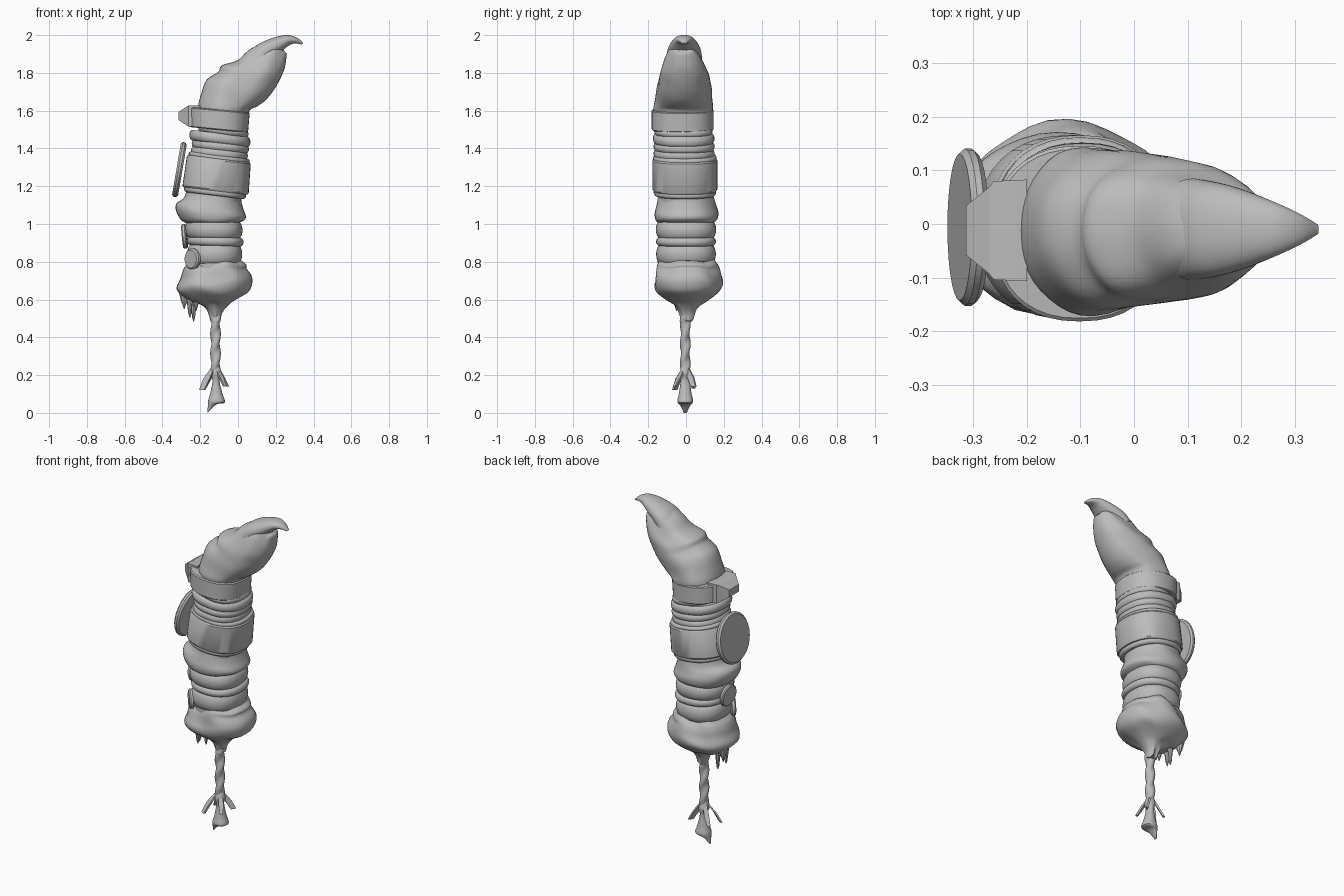
import bpy, bmesh, math
from mathutils import Vector

if "Cube" in bpy.data.objects:
    bpy.data.objects.remove(bpy.data.objects["Cube"])

grey = bpy.data.materials.new("plain grey")
grey.diffuse_color = (0.5, 0.5, 0.5, 1)
grey.use_nodes = True
grey.node_tree.nodes["Principled BSDF"].inputs["Base Color"].default_value = grey.diffuse_color
N = 40


def finish(name, bm):
    bmesh.ops.recalc_face_normals(bm, faces=bm.faces[:])
    me = bpy.data.meshes.new(name)
    bm.to_mesh(me)
    bm.free()
    me.materials.append(grey)
    ob = bpy.data.objects.new(name, me)
    bpy.context.collection.objects.link(ob)
    return ob


def skin(name, rings):
    """Closed skin through rings with equal point counts."""
    bm = bmesh.new()
    rows = [[bm.verts.new(p) for p in r] for r in rings]
    for a, b in zip(rows, rows[1:]):
        for i in range(len(a)):
            j = (i + 1) % len(a)
            bm.faces.new((a[i], a[j], b[j], b[i]))
    bm.faces.new(rows[0])
    bm.faces.new(rows[-1])
    return finish(name, bm)


def section(s, yc=0.0, n=2.3, wob=0.0):
    """Rounded section spanning (xl, zl)-(xr, zr), half width hw in y."""
    xl, zl, xr, zr, hw = s
    pts = []
    for i in range(N):
        t = 2 * math.pi * i / N
        c, d = math.cos(t), math.sin(t)
        u = math.copysign(abs(c) ** (2 / n), c)
        v = math.copysign(abs(d) ** (2 / n), d)
        w = wob * math.sin(5 * t + 9 * (zl + zr)) * abs(d)
        pts.append(Vector(((xl + xr) / 2 + u * (xr - xl) / 2, yc + v * (hw + w),
                           (zl + zr) / 2 + u * (zr - zl) / 2 + w)))
    return pts


def smooth_path(rows, steps=4):
    """Catmull-Rom interpolation of number rows."""
    out = []
    for k in range(len(rows) - 1):
        p0, p1, p2 = rows[max(k - 1, 0)], rows[k], rows[k + 1]
        p3 = rows[min(k + 2, len(rows) - 1)]
        for s in range(steps):
            t = s / steps
            out.append([0.5 * (2 * b + (c - a) * t + (2 * a - 5 * b + 4 * c - d) * t * t
                               + (3 * b - a - 3 * c + d) * t ** 3)
                        for a, b, c, d in zip(p0, p1, p2, p3)])
    out.append(list(rows[-1]))
    return out


def cloth(name, rows, yc=0.0, wob=0.0):
    return skin(name, [section(r, yc, 2.2, wob) for r in smooth_path(rows)])


def roll(name, z0, z1, xl, xr, hw, tilt=0.0, yc=-0.008, inset=0.025):
    """Puffed ring around the body."""
    rings = []
    for k in range(11):
        t = k / 10
        e = inset * (1 - math.sin(math.pi * t) ** 0.55)
        z = z0 + (z1 - z0) * t
        rings.append(section((xl + e, z + tilt, xr - e, z - tilt, hw - e), yc))
    return skin(name, rings)


def band(name, z0, z1, bottom, top, hw, tilt, yc):
    """Hard-edged strap with a small bevel; bottom/top give the x limits."""
    rings = []
    for t, e in ((0, .03), (0, .006), (.05, 0), (.95, 0), (1, .006), (1, .03)):
        xl, xr = [a + (b - a) * t for a, b in zip(bottom, top)]
        z = z0 + (z1 - z0) * t
        rings.append(section((xl + e, z + tilt, xr - e, z - tilt, hw - e), yc))
    return skin(name, rings)


def disc(name, centre, normal, r, depth, bevel=0.01):
    q = Vector((0, 0, 1)).rotation_difference(Vector(normal).normalized())
    rings = []
    for rr, h in ((r - bevel, -depth / 2), (r, bevel - depth / 2),
                  (r, depth / 2 - bevel), (r - bevel, depth / 2)):
        rings.append([Vector(centre) + q @ Vector((rr * math.cos(a), rr * math.sin(a), h))
                      for a in (2 * math.pi * i / 28 for i in range(28))])
    return skin(name, rings)


def strand(name, path, side, thick=0.006):
    """Flat tapering strip; path rows are x, y, z, half width."""
    s = Vector(side).normalized()
    t = s.cross(Vector((0, 0, 1))).normalized() * thick
    return skin(name, [[Vector(p[:3]) + s * p[3] + t, Vector(p[:3]) - s * p[3] + t,
                        Vector(p[:3]) - s * p[3] - t, Vector(p[:3]) + s * p[3] - t]
                       for p in path])


# hood-like head leaning towards +x
cloth("head", [(-.205, 1.58, .05, 1.57, .15), (-.212, 1.62, .065, 1.605, .157),
               (-.195, 1.69, .10, 1.622, .150), (-.165, 1.765, .14, 1.65, .146),
               (-.105, 1.805, .172, 1.685, .138), (-.085, 1.84, .2, 1.725, .132),
               (-.005, 1.865, .227, 1.775, .12), (.05, 1.915, .247, 1.825, .1),
               (.10, 1.945, .255, 1.87, .08), (.16, 1.965, .257, 1.9, .055),
               (.21, 1.955, .25, 1.91, .025)], -.012, .004)
# hooked tip over the head
cloth("hooked_tip", [(.05, 1.9, .17, 1.86, .095), (.10, 1.947, .2, 1.895, .088),
                     (.16, 1.977, .225, 1.91, .077), (.22, 1.995, .25, 1.93, .062),
                     (.27, 2.0, .278, 1.95, .046), (.315, 1.985, .308, 1.956, .028),
                     (.345, 1.958, .338, 1.95, .01)], -.01)

# inner body
cloth("inner_body", [(-.25, .74, .0, .74, .135), (-.245, 1.0, .0, 1.0, .135),
                     (-.24, 1.3, .035, 1.28, .14), (-.19, 1.6, .04, 1.58, .14)], -.008)

# puffed rolls
roll("lower_roll", .785, .895, -.27, .022, .158, 0, 0)
roll("thin_lower_roll", .885, .93, -.27, .03, .158, .004, 0, .015)
roll("middle_roll", .92, 1.02, -.28, .024, .16, .004, 0)
cloth("wide_roll", [(-.26, 1.0, .005, 1.005, .14), (-.30, 1.02, .033, 1.02, .162),
                    (-.328, 1.07, .042, 1.04, .169), (-.325, 1.11, .03, 1.075, .16),
                    (-.285, 1.14, .018, 1.12, .15), (-.27, 1.2, .02, 1.16, .142)], 0, .003)
roll("upper_roll_1", 1.345, 1.4, -.25, .052, .162, .012, -.01, .018)
roll("upper_roll_2", 1.385, 1.435, -.245, .058, .162, .014, -.01, .018)
roll("upper_roll_3", 1.425, 1.48, -.258, .066, .163, .018, -.012, .015)
roll("upper_roll_4", 1.47, 1.515, -.21, .056, .155, .016, -.014, .018)

# straps
band("wide_strap", 1.175, 1.345, (-.295, .056), (-.27, .068), .172, .02, -.006)
roll("wide_strap_lower_rim", 1.15, 1.185, -.285, .042, .165, .018, -.006, .012)
roll("wide_strap_upper_rim", 1.335, 1.365, -.262, .062, .168, .02, -.006, .012)
band("top_strap", 1.498, 1.605, (-.26, .053), (-.265, .062), .164, .015, -.018)

# buckle as a stepped, blunt pyramid
skin("buckle", [[Vector((x, y * w - .012, 1.572 + z * h)) for y, z in
                 ((-1, -1), (1, -1), (1, 1), (-1, 1))]
                for x, w, h in ((-.2, .095, .056), (-.262, .092, .056),
                                (-.272, .08, .05), (-.314, .046, .022))])

# round plates on the -x side
disc("large_plate", (-.31, -.006, 1.288), (-1, 0, .17), .147, .032)
disc("small_plate", (-.283, .0, .935), (-1, .05, -.1), .065, .024, .006)
disc("side_plate", (-.24, -.105, .815), (-.75, -.65, 0), .056, .03, .008)

# gathered sack at the bottom
cloth("bottom_sack", [(-.147, .49, -.092, .49, .028), (-.165, .545, -.083, .53, .045),
                      (-.2, .575, -.052, .57, .07), (-.255, .592, -.012, .6, .11),
                      (-.312, .635, .055, .64, .163), (-.325, .665, .076, .69, .18),
                      (-.305, .71, .07, .73, .172), (-.295, .745, .045, .765, .164),
                      (-.28, .775, .045, .785, .155), (-.25, .8, .02, .805, .14)],
      .008, .009)

# ragged points under the sack
for i, (x, y, z) in enumerate(((-.255, -.02, .505), (-.235, .03, .485),
                               (-.222, -.05, .54), (-.285, .05, .55))):
    skin("ragged_point_%d" % (i + 1),
         [[Vector((x + r * math.cos(a * math.pi / 4), y + r * math.sin(a * math.pi / 4), h))
           for a in range(8)] for h, r in ((.66, .034), (.59, .016), (z + .02, .008), (z, .002))])

# twisted stem
rings = []
for k in range(61):
    z = .215 + .3 * k / 60
    row = []
    for i in range(24):
        a = 2 * math.pi * i / 24
        r = .025 + .0035 * math.cos(2 * a - 60 * z) + .002 * (z > .48)
        row.append(Vector((-.119 + r * math.cos(a), -.004 + r * math.sin(a), z)))
    rings.append(row)
skin("twisted_stem", rings)

# tail tuft
cloth("tail_tuft", [(-.14, .25, -.1, .25, .018), (-.148, .21, -.088, .21, .03),
                    (-.135, .17, -.098, .17, .025), (-.148, .1, -.082, .1, .034),
                    (-.158, .065, -.07, .055, .042), (-.16, .03, -.115, .045, .025),
                    (-.162, .0, -.152, .01, .01)], -.004)
strand("tuft_strand_left", [(-.13, -.01, .24, .01), (-.165, -.04, .18, .02),
                            (-.19, -.06, .12, .016)], (1, -.7, 0))
strand("tuft_strand_right", [(-.11, .005, .24, .01), (-.085, .025, .19, .018),
                             (-.06, .04, .14, .015)], (.6, 1, 0))
strand("tuft_strand_front", [(-.115, -.01, .24, .01), (-.09, -.035, .19, .014),
                             (-.07, -.06, .14, .008)], (.7, .6, 0))
strand("tuft_strand_back", [(-.13, .005, .24, .01), (-.155, .025, .18, .014),
                            (-.18, .04, .13, .01)], (.7, .6, 0))

# smooth shading with crisp edges
bpy.ops.object.select_all(action='SELECT')
bpy.context.view_layer.objects.active = bpy.data.objects["head"]
bpy.ops.object.shade_smooth_by_angle(angle=math.radians(35))
